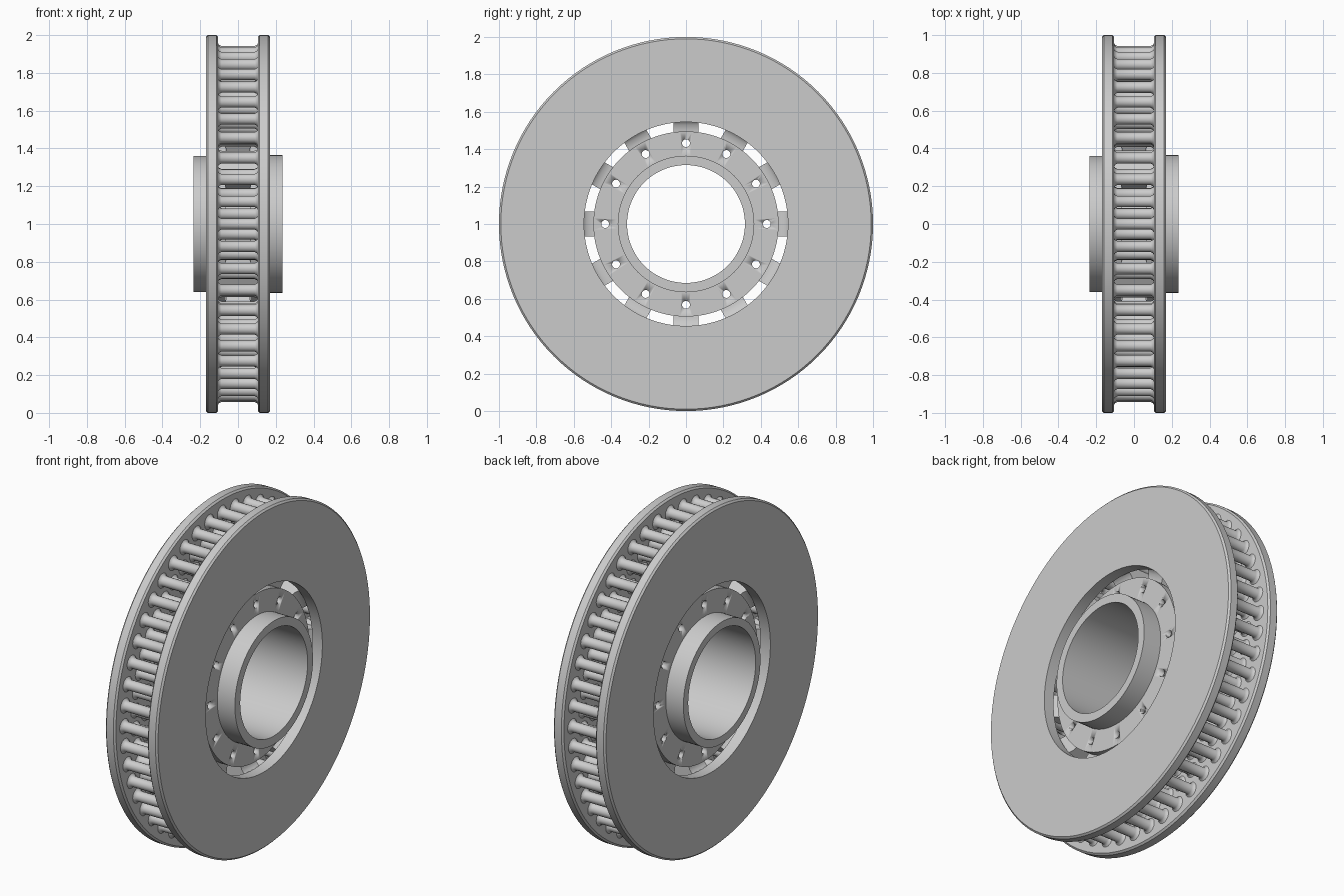
import bpy, bmesh, math
from mathutils import Matrix, Vector

if "Cube" in bpy.data.objects:
    bpy.data.objects.remove(bpy.data.objects["Cube"])

CENTRE = Vector((0, 0, 1))


def finish(name, bm, angle=35):
    bmesh.ops.recalc_face_normals(bm, faces=bm.faces)
    me = bpy.data.meshes.new(name)
    bm.to_mesh(me)
    bm.free()
    ob = bpy.data.objects.new(name, me)
    bpy.context.collection.objects.link(ob)
    bpy.ops.object.select_all(action='DESELECT')
    bpy.context.view_layer.objects.active = ob
    ob.select_set(True)
    bpy.ops.object.shade_smooth_by_angle(angle=math.radians(angle))
    return ob


def lathe(bm, profile, origin, steps, closed=True):
    """Revolve (x, radius) points about an x-parallel axis through origin."""
    rings = []
    for i in range(steps):
        a = 2 * math.pi * i / steps
        rings.append([bm.verts.new(origin + Vector((x, r * math.cos(a), r * math.sin(a))))
                      for x, r in profile])
    n = len(profile)
    for i in range(steps):
        p, q = rings[i], rings[(i + 1) % steps]
        for j in range(n if closed else n - 1):
            k = (j + 1) % n
            bm.faces.new((p[j], p[k], q[k], q[j]))


def polar(r, deg):
    a = math.radians(deg)
    return CENTRE + Vector((0, r * math.cos(a), r * math.sin(a)))


def drill(ob, cutter):
    mod = ob.modifiers.new("bolt_holes", 'BOOLEAN')
    mod.operation = 'DIFFERENCE'
    mod.solver = 'EXACT'
    mod.object = cutter
    bpy.context.view_layer.objects.active = ob
    bpy.ops.object.modifier_apply(modifier=mod.name)


# Friction plates, one each side
for side, name in ((1, "right_friction_plate"), (-1, "left_friction_plate")):
    bm = bmesh.new()
    prof = [(.105, .545), (.17, .545), (.17, .99), (.16, 1), (.115, 1), (.105, .99)]
    lathe(bm, [(side * x, r) for x, r in prof], CENTRE, 128)
    finish(name, bm)

# Cooling pins in staggered rings, flared where they meet the plates
bm = bmesh.new()
pin = [(-.106, .045), (-.1, .036), (-.088, .03), (.088, .03), (.1, .036), (.106, .045)]
for ring, (radius, count) in enumerate(((.913, 48), (.81, 48), (.71, 36), (.62, 36))):
    for i in range(count):
        lathe(bm, pin, polar(radius, (i + .5 * (ring % 2)) * 360 / count), 14, closed=False)
finish("cooling_pins", bm, 60)

# Hub: sleeve with two collars and a pair of clamping flanges
bm = bmesh.new()
lathe(bm, [(-.235, .315), (.235, .315), (.235, .365), (.12, .365), (.12, .495), (.065, .495),
           (.065, .37), (-.065, .37), (-.065, .495), (-.12, .495), (-.12, .36), (-.235, .36)],
      CENTRE, 96)
hub = finish("hub", bm)

# Twelve lugs joining the plates to the hub, widening outwards
bm = bmesh.new()
outline = [(.375, .064), (.5, .064), (.53, .07), (.55, .085), (.56, .106), (.6, .106)]
outline += [(r, -x) for r, x in reversed(outline)]
for i in range(12):
    rot = Matrix.Translation(CENTRE) @ Matrix.Rotation(math.radians(30 * i), 4, 'X')
    a, b = ([bm.verts.new(rot @ Vector((x, r, s * .068))) for r, x in outline] for s in (1, -1))
    bm.faces.new(a)
    bm.faces.new(b[::-1])
    for j in range(len(a)):
        k = (j + 1) % len(a)
        bm.faces.new((a[j], b[j], b[k], a[k]))
lugs = finish("mounting_lugs", bm)

# Bolt holes through flanges and lugs
bm = bmesh.new()
for i in range(12):
    m = Matrix.Translation(polar(.432, 30 * i)) @ Matrix.Rotation(math.pi / 2, 4, 'Y')
    bmesh.ops.create_cone(bm, cap_ends=True, segments=20, radius1=.021, radius2=.021,
                          depth=.3, matrix=m)
cutter = finish("hole_cutter", bm)
cutter.hide_render = True
drill(hub, cutter)
drill(lugs, cutter)
bpy.data.objects.remove(cutter, do_unlink=True)
